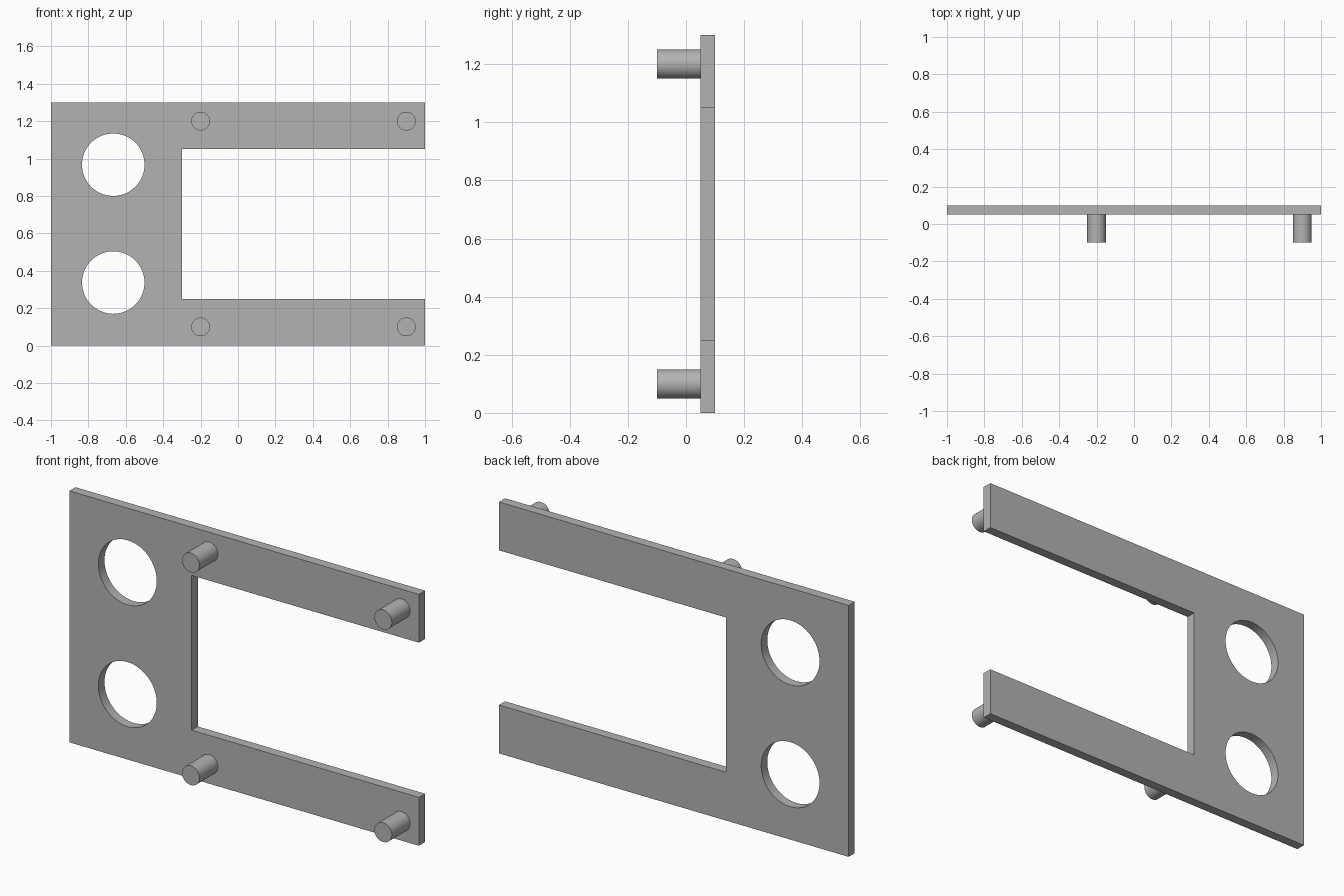
import bpy
import math

cube = bpy.data.objects.get("Cube")
if cube:
    bpy.data.objects.remove(cube, do_unlink=True)

# Single grey material
grey = bpy.data.materials.new("plain grey")
grey.use_nodes = True
colour = (0.45, 0.45, 0.45, 1)
grey.diffuse_color = colour
grey.node_tree.nodes["Principled BSDF"].inputs["Base Color"].default_value = colour

HEIGHT = 1.3
PLATE_FRONT, PLATE_BACK = 0.05, 0.10


def box(name, x0, x1, y0, y1, z0, z1):
    bpy.ops.mesh.primitive_cube_add(
        size=1, location=((x0 + x1) / 2, (y0 + y1) / 2, (z0 + z1) / 2))
    obj = bpy.context.object
    obj.name = name
    obj.scale = (x1 - x0, y1 - y0, z1 - z0)
    bpy.ops.object.transform_apply(location=False, rotation=False, scale=True)
    obj.data.materials.append(grey)
    return obj


def rod(name, x, z, radius, y0, y1):
    """Cylinder running along y."""
    bpy.ops.mesh.primitive_cylinder_add(
        vertices=64, radius=radius, depth=y1 - y0,
        location=(x, (y0 + y1) / 2, z), rotation=(math.pi / 2, 0, 0))
    obj = bpy.context.object
    obj.name = name
    obj.data.materials.append(grey)
    return obj


def smooth(obj):
    bpy.ops.object.select_all(action='DESELECT')
    obj.select_set(True)
    bpy.context.view_layer.objects.active = obj
    bpy.ops.object.shade_smooth_by_angle(angle=math.radians(30))


def cut(target, cutter):
    """Subtract the cutter from the target, then discard it."""
    cutter.hide_render = True
    mod = target.modifiers.new("cut", 'BOOLEAN')
    mod.operation = 'DIFFERENCE'
    mod.solver = 'EXACT'
    mod.object = cutter
    bpy.context.view_layer.objects.active = target
    bpy.ops.object.modifier_apply(modifier=mod.name)
    bpy.data.objects.remove(cutter, do_unlink=True)


# Flat plate with an open-ended slot and two round holes
plate = box("mounting_plate", -1, 1, PLATE_FRONT, PLATE_BACK, 0, HEIGHT)
cut(plate, box("slot_cutter", -0.3, 1.2, -0.2, 0.3, 0.25, 1.05))
for z in (0.337, 0.967):
    cut(plate, rod("hole_cutter", -0.667, z, 0.167, -0.2, 0.3))
smooth(plate)

# Four pegs on the front of the arms
for level, z in (("lower", 0.1), ("upper", HEIGHT - 0.1)):
    for place, x in (("inner", -0.2), ("outer", 0.9)):
        smooth(rod(f"{level}_{place}_peg", x, z, 0.05, -0.1, PLATE_FRONT))
